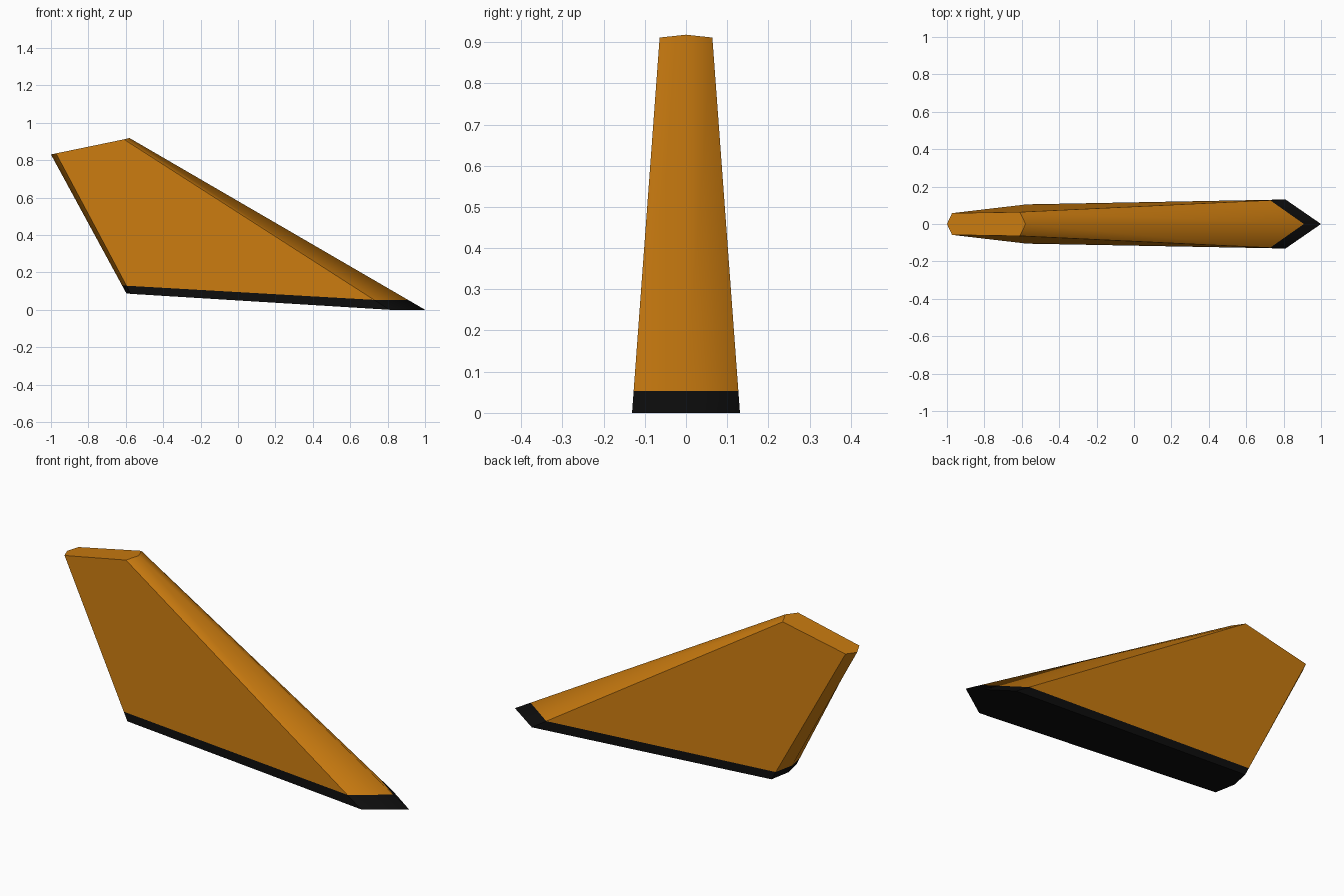
import bpy, bmesh
from mathutils import Vector

if "Cube" in bpy.data.objects:
    bpy.data.objects.remove(bpy.data.objects["Cube"])


def material(name, rgb):
    m = bpy.data.materials.new(name)
    m.diffuse_color = (*rgb, 1)
    m.use_nodes = True
    m.node_tree.nodes["Principled BSDF"].inputs["Base Color"].default_value = m.diffuse_color
    return m


def section(nose, front, rear, tail):
    """Six-sided outline, mirrored in y: nose, left side, tail, right side."""
    def flip(p):
        return (p[0], -p[1], p[2])
    return [Vector(p) for p in (nose, front, rear, tail, flip(rear), flip(front))]


# Root and tip outlines of the swept fin
root = section((1.0, 0, 0), (0.81, 0.131, 0), (-0.573, 0.105, 0.085), (-0.597, 0, 0.088))
tip = section((-0.58, 0, 0.918), (-0.61, 0.064, 0.911), (-0.973, 0.058, 0.836), (-1.0, 0, 0.83))
band = [a.lerp(b, 0.058) for a, b in zip(root, tip)]

bm = bmesh.new()
rings = [[bm.verts.new(p) for p in ring] for ring in (root, band, tip)]

# Side walls: black band below, orange fin above
for level in range(2):
    low, high = rings[level], rings[level + 1]
    for i in range(6):
        j = (i + 1) % 6
        f = bm.faces.new((low[i], low[j], high[j], high[i]))
        f.material_index = 1 - level
        f.smooth = i not in (1, 4)   # rounded leading and trailing edges

# Tip cap and three-piece black underside
bm.faces.new(rings[2])
r = rings[0]
for idx in ((0, 1, 5), (1, 2, 4, 5), (2, 3, 4)):
    bm.faces.new([r[k] for k in idx]).material_index = 1
bmesh.ops.recalc_face_normals(bm, faces=bm.faces)

# Keep every crease sharp except the nose and tail lines and the paint line
for e in bm.edges:
    on_centre = all(abs(v.co.y) < 1e-4 for v in e.verts)
    paint_line = all(v in rings[1] for v in e.verts)
    e.smooth = on_centre or paint_line

mesh = bpy.data.meshes.new("tail_fin")
bm.to_mesh(mesh)
bm.free()
mesh.materials.append(material("orange", (0.58, 0.195, 0.005)))
mesh.materials.append(material("black", (0.004, 0.004, 0.004)))
fin = bpy.data.objects.new("tail_fin", mesh)
bpy.context.collection.objects.link(fin)
